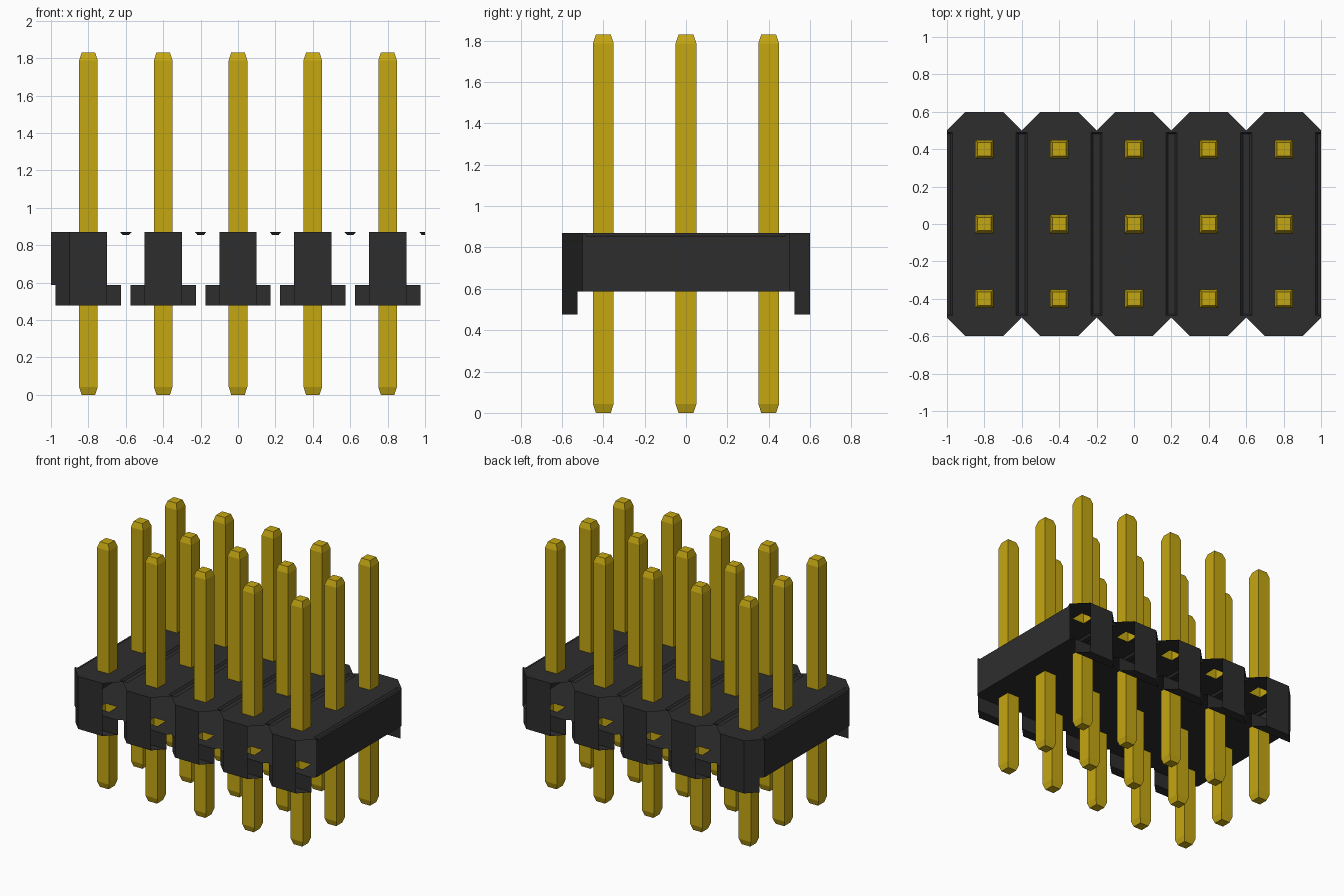
import bpy, bmesh
from mathutils import Vector

cube = bpy.data.objects.get("Cube")
if cube:
    bpy.data.objects.remove(cube, do_unlink=True)


def material(name, rgb, rough):
    m = bpy.data.materials.new(name)
    m.use_nodes = True
    m.diffuse_color = (*rgb, 1)
    b = m.node_tree.nodes["Principled BSDF"]
    b.inputs["Base Color"].default_value = (*rgb, 1)
    b.inputs["Roughness"].default_value = rough
    return m


black = material("black plastic", (0.027, 0.027, 0.027), 0.6)
gold = material("gold", (0.56, 0.39, 0.006), 0.5)

PITCH = 0.4
COLUMNS = [PITCH * i for i in range(-2, 3)]
ROWS = [PITCH * i for i in range(-1, 2)]
TOP, BASE, FOOT = 0.87, 0.587, 0.477     # housing heights
GROOVE = TOP - 0.014                     # groove floor
H = 0.05                                 # half pin width


def face(bm, pts, out):
    """Add a polygon whose normal points along out."""
    f = bm.faces.new([bm.verts.new(p) for p in pts])
    f.normal_update()
    if f.normal.dot(Vector(out)) < 0:
        f.normal_flip()


def finish(bm, name, mat):
    bmesh.ops.remove_doubles(bm, verts=bm.verts, dist=0.0005)
    me = bpy.data.meshes.new(name)
    bm.to_mesh(me)
    bm.free()
    me.materials.append(mat)
    ob = bpy.data.objects.new(name, me)
    bpy.context.collection.objects.link(ob)
    return ob


def plate(bm, cx, z, half_outline, y_end, up):
    """Horizontal column plate with a square hole at each pin."""
    for s in (-1, 1):
        pts = [(x, -y) for x, y in half_outline] + [(x, y) for x, y in reversed(half_outline)]
        face(bm, [(cx + s * x, y, z) for x, y in pts], (0, 0, up))
    cuts = [-y_end] + [r + d for r in ROWS for d in (-H, H)] + [y_end]
    for a, b in zip(cuts[::2], cuts[1::2]):
        face(bm, [(cx - H, a, z), (cx + H, a, z), (cx + H, b, z), (cx - H, b, z)], (0, 0, up))


# Housing: hollow shell, one column at a time
bm = bmesh.new()
for cx in COLUMNS:
    plate(bm, cx, TOP, [(H, 0.6), (0.1, 0.6), (0.2, 0.5), (0.2, 0.49), (0.17, 0.49)], 0.6, 1)
    plate(bm, cx, BASE, [(H, 0.525), (0.175, 0.525), (0.2, 0.5)], 0.525, -1)
    for s in (-1, 1):
        # half groove along each column border
        a, b, c = cx + s * 0.17, cx + s * 0.182, cx + s * 0.2
        face(bm, [(a, -.49, TOP), (b, -.48, GROOVE), (b, .48, GROOVE), (a, .49, TOP)], (0, 0, 1))
        face(bm, [(b, -.48, GROOVE), (c, -.48, GROOVE), (c, .48, GROOVE), (b, .48, GROOVE)], (0, 0, 1))
        for t in (-1, 1):
            face(bm, [(a, t * .49, TOP), (c, t * .49, TOP),
                      (c, t * .48, GROOVE), (b, t * .48, GROOVE)], (0, 0, 1))
    for t in (-1, 1):
        # end wall reaching down into the foot
        face(bm, [(cx - .1, t * .6, FOOT), (cx + .1, t * .6, FOOT),
                  (cx + .1, t * .6, TOP), (cx - .1, t * .6, TOP)], (0, t, 0))
        # foot underside and inner wall
        face(bm, [(cx - .1, t * .6, FOOT), (cx + .1, t * .6, FOOT),
                  (cx + .175, t * .525, FOOT), (cx - .175, t * .525, FOOT)], (0, 0, -1))
        face(bm, [(cx - .175, t * .525, FOOT), (cx + .175, t * .525, FOOT),
                  (cx + .175, t * .525, BASE), (cx - .175, t * .525, BASE)], (0, -t, 0))

# Long side walls, notched by the outer half grooves
for s in (-1, 1):
    wall = [(-.5, BASE), (.5, BASE), (.5, TOP), (.49, TOP), (.48, GROOVE),
            (-.48, GROOVE), (-.49, TOP), (-.5, TOP)]
    face(bm, [(s, y, z) for y, z in wall], (s, 0, 0))

# Corner chamfers, closed on the -x side only
for t in (-1, 1):
    face(bm, [(-1, t * .5, BASE), (-.9, t * .6, BASE),
              (-.9, t * .6, TOP), (-1, t * .5, TOP)], (-1, t, 0))
    face(bm, [(-.975, t * .525, FOOT), (-.9, t * .6, FOOT),
              (-.9, t * .6, BASE), (-.975, t * .525, BASE)], (-1, t, 0))
finish(bm, "housing", black)


# Pins: open square tubes with tapered, capped tips above and below the housing
def pin_part(name, root, shoulder, tip):
    bm = bmesh.new()
    sides = [(-1, -1), (1, -1), (1, 1), (-1, 1)]
    rings = [(root, H), (shoulder, H), (tip, 0.036)]
    for cx in COLUMNS:
        for cy in ROWS:
            loops = [[(cx + x * w, cy + y * w, z) for x, y in sides] for z, w in rings]
            for lo, hi in zip(loops, loops[1:]):
                for i in range(4):
                    j = (i + 1) % 4
                    out = (sides[i][0] + sides[j][0], sides[i][1] + sides[j][1], 0)
                    face(bm, [lo[i], lo[j], hi[j], hi[i]], out)
            face(bm, loops[-1], (0, 0, tip - root))
    finish(bm, name, gold)


pin_part("upper_pins", TOP, 1.787, 1.83)
pin_part("lower_pins", BASE, 0.043, 0.0)
